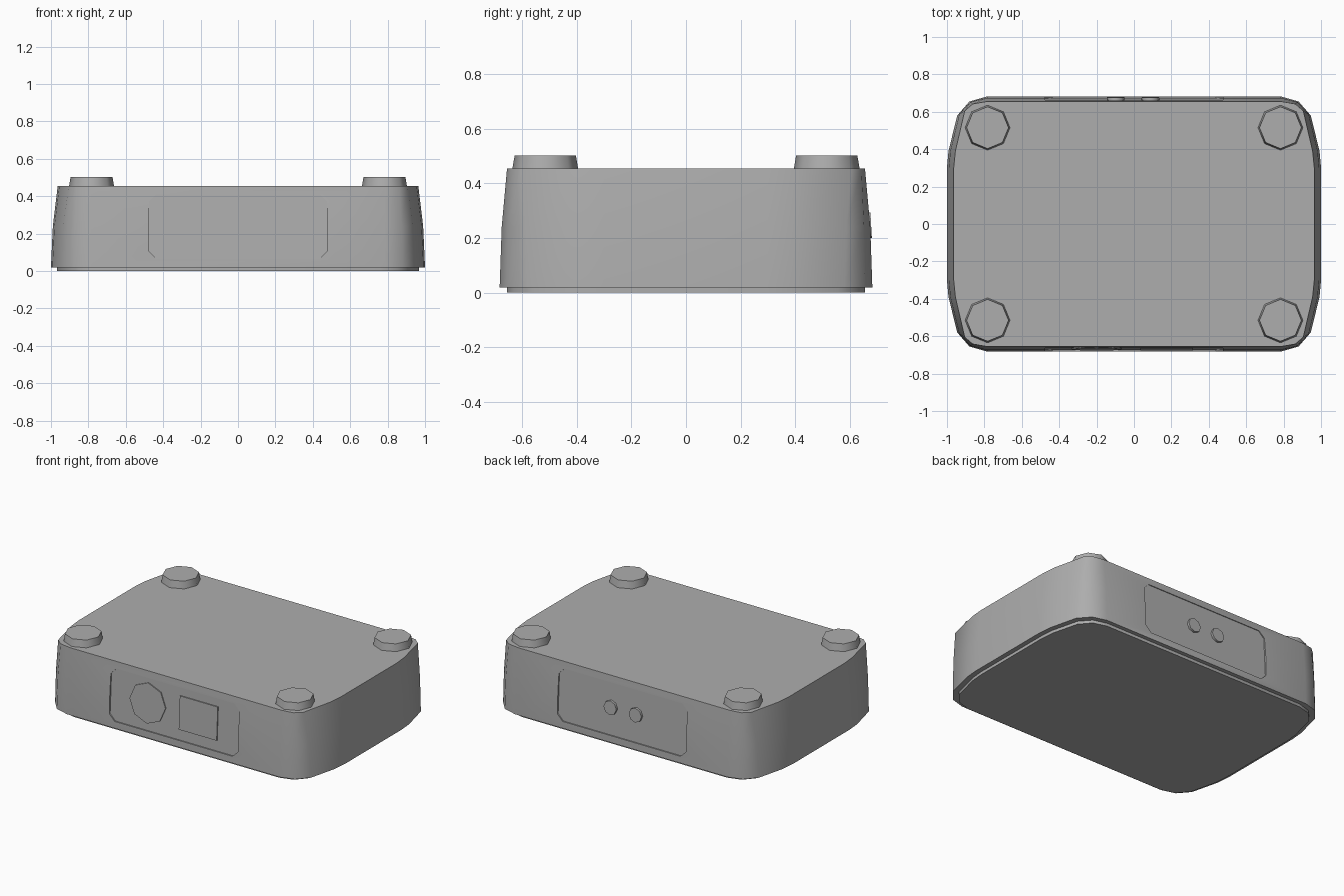
import bpy, bmesh, math

if "Cube" in bpy.data.objects:
    bpy.data.objects.remove(bpy.data.objects["Cube"])

# Dark grey finish shared by every part
grey = bpy.data.materials.new("dark_grey")
grey.diffuse_color = (0.42, 0.42, 0.42, 1)
grey.use_nodes = True
grey.node_tree.nodes["Principled BSDF"].inputs["Base Color"].default_value = grey.diffuse_color


def finish(name, bm, smooth=False):
    bmesh.ops.recalc_face_normals(bm, faces=bm.faces)
    mesh = bpy.data.meshes.new(name)
    bm.to_mesh(mesh)
    bm.free()
    mesh.materials.append(grey)
    ob = bpy.data.objects.new(name, mesh)
    bpy.context.collection.objects.link(ob)
    if smooth:
        bpy.ops.object.select_all(action='DESELECT')
        ob.select_set(True)
        bpy.context.view_layer.objects.active = ob
        bpy.ops.object.shade_smooth_by_angle(angle=math.radians(50))
    return ob


def loft(name, rings, smooth=False):
    bm = bmesh.new()
    loops = [[bm.verts.new(p) for p in r] for r in rings]
    n = len(loops[0])
    for a, b in zip(loops, loops[1:]):
        for i in range(n):
            j = (i + 1) % n
            bm.faces.new((a[i], a[j], b[j], b[i]))
    bm.faces.new(loops[0][::-1])
    bm.faces.new(loops[-1])
    return finish(name, bm, smooth)


def outline(quarter):
    """Mirror a quarter outline into a closed loop."""
    q = quarter
    right = [(x, -y) for x, y in q[::-1]] + list(q)
    return right + [(-x, y) for x, y in q[::-1]] + [(-x, -y) for x, y in q]


def plate(name, pts, y0, y1, side, smooth=False):
    """Prism in x/z whose faces lean with the front or back wall."""
    def ring(y):
        return [(x, side * (y - 0.055 * (z - 0.24)), z) for x, z in pts]
    return loft(name, [ring(y0), ring(y1)], smooth)


def polygon(cx, cz, r, n=8):
    return [(cx + r * math.cos(2 * math.pi * i / n),
             cz + r * math.sin(2 * math.pi * i / n)) for i in range(n)]


# Main housing, bulging inward to the top rim
low = outline([(1.0, 0.3), (0.992, 0.39), (0.945, 0.58), (0.88, 0.655), (0.785, 0.682)])
top = outline([(0.964, 0.3), (0.955, 0.39), (0.905, 0.605), (0.862, 0.642), (0.785, 0.655)])
rings = [[(a[0] + (b[0] - a[0]) * t, a[1] + (b[1] - a[1]) * t, z) for a, b in zip(low, top)]
         for z, t in ((0.02, 0), (0.24, 0.28), (0.455, 1))]
housing = loft("housing", rings, True)

# Recessed panels front and back
w, z0, z1, c = 0.475, 0.065, 0.41, 0.04
panel = [(-w + c, z0), (w - c, z0), (w, z0 + c), (w, z1 - c),
         (w - c, z1), (-w + c, z1), (-w, z1 - c), (-w, z0 + c)]
for label, side in (("front", -1), ("back", 1)):
    cutter = plate(label + "_panel_cutter", panel, 0.663, 0.75, side)
    cutter.hide_render = True
    cutter.hide_set(True)
    mod = housing.modifiers.new(label + "_recess", 'BOOLEAN')
    mod.object = cutter
    mod.operation = 'DIFFERENCE'
    mod.solver = 'EXACT'

# Base plate
loft("base_plate", [[(x * 0.968, y * 0.96, z) for x, y in low] for z in (0, 0.025)], True)

# Front details and back knobs
plate("front_dial", polygon(-0.2, 0.245, 0.133), 0.655, 0.670, -1)
plate("front_square", [(0.035, 0.135), (0.315, 0.135), (0.315, 0.355), (0.035, 0.355)],
      0.655, 0.670, -1)
for x in (-0.098, 0.088):
    plate("back_knob", polygon(x, 0.247, 0.047), 0.655, 0.678, 1, True)

# Feet
for sx in (-1, 1):
    for sy in (-1, 1):
        loft("foot", [[(x, y, z) for x, y in polygon(sx * 0.783, sy * 0.515, r)]
                      for r, z in ((0.121, 0.45), (0.112, 0.503))], True)
